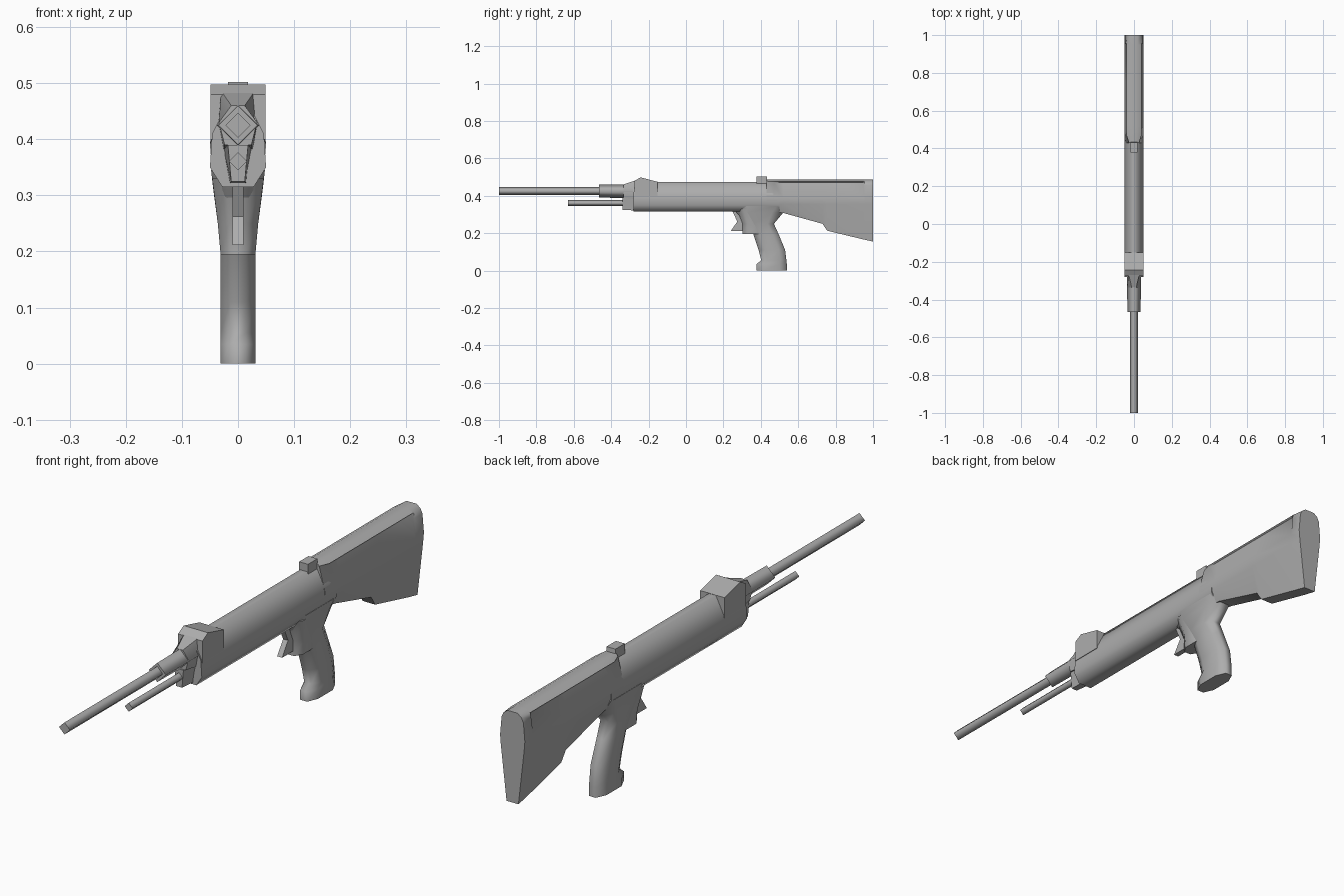
import bpy, bmesh, math

cube = bpy.data.objects.get("Cube")
if cube:
    bpy.data.objects.remove(cube)

grey = bpy.data.materials.new("plain_grey")
grey.use_nodes = True
colour = (0.42, 0.42, 0.42, 1)
grey.diffuse_color = colour
grey.node_tree.nodes["Principled BSDF"].inputs["Base Color"].default_value = colour


def loft(name, rings, angle=180):
    """Skin matching closed rings, with flat end caps and smooth sides."""
    bm = bmesh.new()
    rows = [[bm.verts.new(p) for p in ring] for ring in rings]
    for a, b in zip(rows, rows[1:]):
        for i in range(len(a)):
            j = (i + 1) % len(a)
            bm.faces.new((a[i], a[j], b[j], b[i])).smooth = True
    bm.faces.new(rows[0][::-1])
    bm.faces.new(rows[-1])
    bmesh.ops.recalc_face_normals(bm, faces=bm.faces)
    limit = math.radians(angle)
    for e in bm.edges:
        caps = not all(f.smooth for f in e.link_faces)
        e.smooth = not caps and e.calc_face_angle(0) < limit
    mesh = bpy.data.meshes.new(name)
    bm.to_mesh(mesh)
    bm.free()
    mesh.materials.append(grey)
    obj = bpy.data.objects.new(name, mesh)
    bpy.context.collection.objects.link(obj)
    return obj


def section(y, half):
    """Mirror a half outline of (x, z) points into a closed ring at y."""
    right = [(x, y, z) for x, z in half]
    return right + [(-x, y, z) for x, z in reversed(half)]


def diamond(y, z, r):
    return [(0, y, z + r), (r, y, z), (0, y, z - r), (-r, y, z)]


def prism(name, half_width, outline):
    """Extrude a side outline of (y, z) points across x."""
    return loft(name, [[(s, y, z) for y, z in outline]
                       for s in (-half_width, half_width)], 20)


def grip_ring(z, y0, y1, w):
    """Rounded eight-sided slice of the hand grip."""
    c = (y1 - y0) * 0.24
    k = w * 0.45
    return [(k, y0, z), (w, y0 + c, z), (w, y1 - c, z), (k, y1, z),
            (-k, y1, z), (-w, y1 - c, z), (-w, y0 + c, z), (-k, y0, z)]


# Barrel, its collar and the lower rod
loft("barrel", [diamond(-1, 0.425, 0.022), diamond(-0.44, 0.425, 0.022)])
loft("barrel_collar", [diamond(-0.465, 0.425, 0.035), diamond(-0.2, 0.425, 0.038)])
loft("lower_rod", [diamond(-0.63, 0.361, 0.016), diamond(-0.27, 0.361, 0.016)])

# Tapered front mount
loft("front_mount", [
    section(-0.34, [(0.018, 0.39), (0.012, 0.325)]),
    section(-0.25, [(0.028, 0.39), (0.015, 0.32)])], 40)
loft("front_neck", [
    section(-0.335, [(0.012, 0.46), (0.034, 0.43), (0.024, 0.39)]),
    section(-0.26, [(0.03, 0.486), (0.035, 0.43), (0.026, 0.38)])], 40)

# Front sight block
prism("front_sight_block", 0.049,
      [(-0.275, 0.4), (-0.275, 0.48), (-0.243, 0.498), (-0.152, 0.475), (-0.152, 0.4)])

# Receiver body
body = [(0.014, 0.474), (0.046, 0.41), (0.05, 0.35), (0.028, 0.315)]
loft("receiver", [section(y, body) for y in (-0.28, 0.5)], 75)

# Shoulder stock, with a recessed upper side panel
def stock_slice(y, top, panel, bottom, low_width):
    return section(y, [(0.02, 0.486), top, panel, (0.05, 0.39), (0.047, 0.355),
                       (low_width, bottom)])

edge, recess, butt = (0.04, 0.476), (0.034, 0.472), (0.044, 0.457)
loft("stock", [
    stock_slice(0.43, (0.026, 0.478), (0.028, 0.472), 0.316, 0.028),
    stock_slice(0.47, edge, recess, 0.315, 0.028),
    stock_slice(0.52, edge, recess, 0.308, 0.028),
    stock_slice(0.73, edge, recess, 0.25, 0.026),
    stock_slice(0.755, edge, recess, 0.213, 0.025),
    stock_slice(0.95, edge, recess, 0.166, 0.025),
    stock_slice(0.955, edge, butt, 0.165, 0.025),
    stock_slice(1, (0.036, 0.474), butt, 0.155, 0.024)], 42)

# Rear sight
prism("rear_sight", 0.018,
      [(0.378, 0.46), (0.378, 0.502), (0.432, 0.502), (0.436, 0.46)])

# Hand grip flaring into the receiver
loft("hand_grip", [
    grip_ring(0, 0.378, 0.54, 0.031),
    grip_ring(0.035, 0.378, 0.539, 0.031),
    grip_ring(0.055, 0.402, 0.537, 0.031),
    grip_ring(0.11, 0.388, 0.53, 0.031),
    grip_ring(0.195, 0.36, 0.495, 0.031),
    grip_ring(0.25, 0.33, 0.47, 0.036),
    grip_ring(0.31, 0.27, 0.52, 0.044),
    grip_ring(0.345, 0.25, 0.56, 0.048)])
loft("grip_shoulder", [
    grip_ring(0.195, 0.303, 0.42, 0.031),
    grip_ring(0.25, 0.303, 0.42, 0.036),
    grip_ring(0.33, 0.27, 0.42, 0.046)])

# Trigger
prism("trigger", 0.01,
      [(0.245, 0.325), (0.274, 0.262), (0.24, 0.212), (0.33, 0.212), (0.33, 0.325)])
